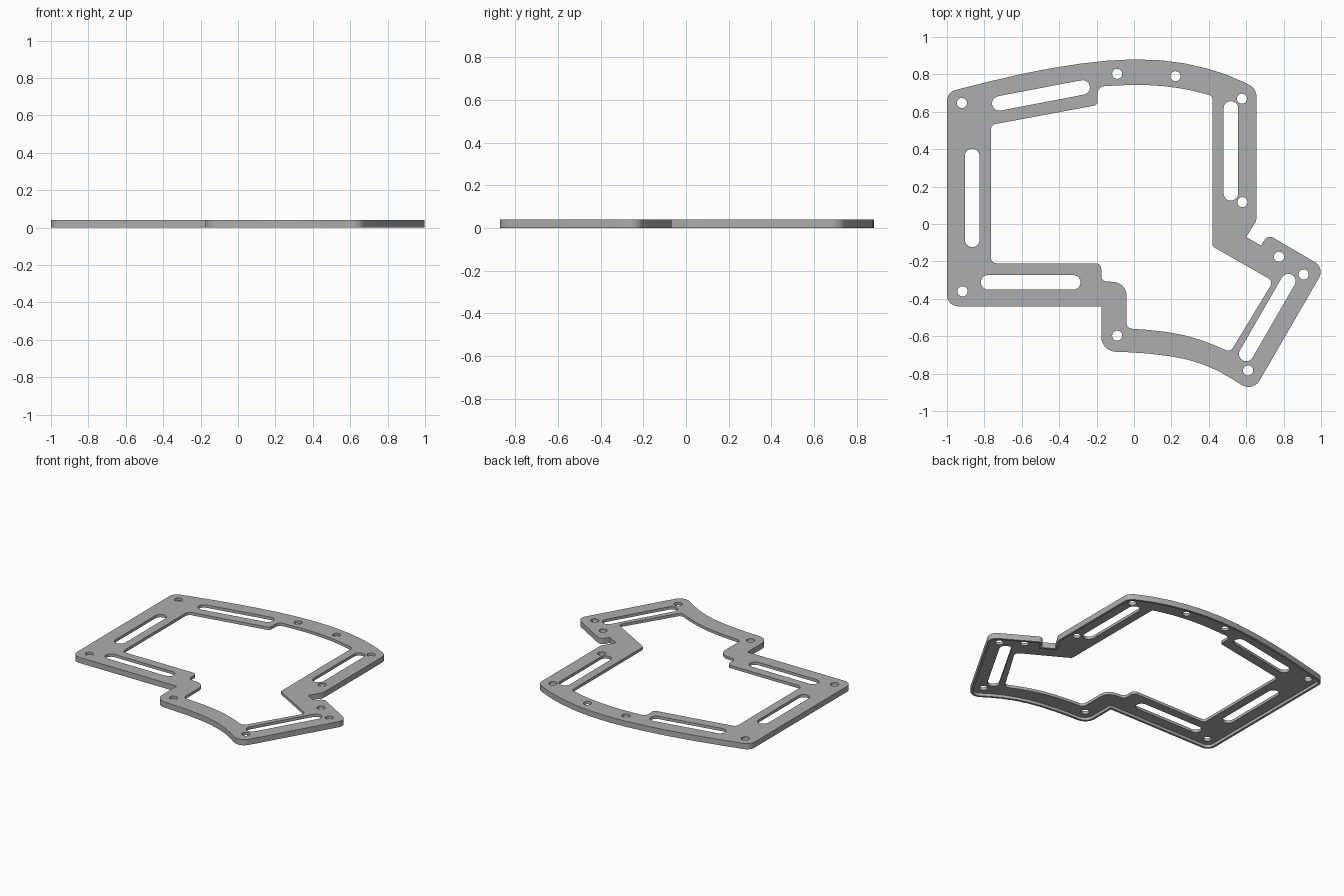
import bpy, bmesh, math
from mathutils import Vector

TOP, FLOOR, LIP = 0.04, 0.02, 0.016   # plate top, underside of web, lip width
SMOOTH = 9                            # oversize radius: blends neighbouring edges into one curve

cube = bpy.data.objects.get("Cube")
if cube:
    bpy.data.objects.remove(cube, do_unlink=True)

grey = bpy.data.materials.new("plain grey")
grey.use_nodes = True
colour = (0.42, 0.42, 0.42, 1)
grey.diffuse_color = colour
grey.node_tree.nodes["Principled BSDF"].inputs["Base Color"].default_value = colour


def rounded(corners):
    """Closed outline whose corners (x, y, radius) are filleted."""
    out = []
    count = len(corners)
    for i, (x, y, radius) in enumerate(corners):
        p = Vector((x, y))
        to_prev = Vector(corners[i - 1][:2]) - p
        to_next = Vector(corners[(i + 1) % count][:2]) - p
        turn = math.pi - to_prev.angle(to_next)
        if radius == 0 or turn < 0.01:
            out.append(p)
            continue
        reach = min(radius * math.tan(turn / 2), to_prev.length / 2, to_next.length / 2)
        r = reach / math.tan(turn / 2)
        u, v = to_prev.normalized(), to_next.normalized()
        centre = p + (u + v).normalized() * (r / math.cos(turn / 2))
        start = p + u * reach - centre
        sign = 1 if u.x * v.y - u.y * v.x < 0 else -1
        steps = max(2, math.ceil(turn / math.radians(10)))
        for k in range(steps + 1):
            a = sign * turn * k / steps
            c, s = math.cos(a), math.sin(a)
            out.append(centre + Vector((start.x * c - start.y * s, start.x * s + start.y * c)))
    clean = [p for i, p in enumerate(out) if (p - out[i - 1]).length > 1e-4]
    return clean


def inset(points, width):
    """Offset a counter-clockwise outline inward with mitred corners."""
    out = []
    for i, p in enumerate(points):
        a = (p - points[i - 1]).normalized()
        b = (points[(i + 1) % len(points)] - p).normalized()
        na, nb = Vector((-a.y, a.x)), Vector((-b.y, b.x))
        out.append(p + (na + nb) * (width / (1 + na.dot(nb))))
    return out


def slot(a, b, r, steps=10):
    """Stadium outline between two centres; equal centres give a circle."""
    a, b = Vector(a), Vector(b)
    d = b - a
    base = math.atan2(d.y, d.x)
    out = []
    for centre, turn in ((b, -math.pi / 2), (a, math.pi / 2)):
        for k in range(steps + (a != b)):
            t = base + turn + math.pi * k / steps
            out.append(centre + Vector((math.cos(t), math.sin(t))) * r)
    return out


def plate(name, loops, low, high):
    """Fill nested outlines and give them thickness."""
    curve = bpy.data.curves.new(name, "CURVE")
    curve.dimensions = "2D"
    curve.fill_mode = "BOTH"
    curve.extrude = (high - low) / 2
    for loop in loops:
        spline = curve.splines.new("POLY")
        spline.points.add(len(loop) - 1)
        for point, p in zip(spline.points, loop):
            point.co = (p.x, p.y, 0, 1)
        spline.use_cyclic_u = True
    temp = bpy.data.objects.new(name + " helper", curve)
    bpy.context.collection.objects.link(temp)
    mesh = bpy.data.meshes.new_from_object(
        temp.evaluated_get(bpy.context.evaluated_depsgraph_get()))
    bpy.data.objects.remove(temp, do_unlink=True)
    bm = bmesh.new()
    bm.from_mesh(mesh)
    bmesh.ops.remove_doubles(bm, verts=bm.verts, dist=1e-5)
    bmesh.ops.translate(bm, verts=bm.verts, vec=(0, 0, (low + high) / 2))
    bmesh.ops.recalc_face_normals(bm, faces=bm.faces)
    bm.to_mesh(mesh)
    bm.free()
    mesh.materials.clear()
    mesh.materials.append(grey)
    obj = bpy.data.objects.new(name, mesh)
    bpy.context.collection.objects.link(obj)
    bpy.ops.object.select_all(action="DESELECT")
    obj.select_set(True)
    bpy.context.view_layer.objects.active = obj
    bpy.ops.object.shade_smooth_by_angle(angle=math.radians(30))


# Outer edge, counter-clockwise from the front right corner
outer = rounded([
    (-1, -0.44, 0.06), (-0.175, -0.44, 0), (-0.175, -0.68, 0.08),
    (0.08, -0.69, SMOOTH), (0.29, -0.722, SMOOTH), (0.45, -0.78, SMOOTH),
    (0.635, -0.9, 0.07), (1.02, -0.235, 0.06), (0.715, -0.056, 0.045),
    (0.68, -0.115, 0), (0.6, -0.07, 0), (0.655, 0.02, 0.05),
    (0.655, 0.725, 0.07), (0.5, 0.8, SMOOTH), (0.27, 0.865, SMOOTH),
    (0, 0.886, SMOOTH), (-0.29, 0.86, SMOOTH), (-0.6, 0.805, SMOOTH),
    (-1, 0.705, 0.06)])

# Large central opening
opening = rounded([
    (-0.765, -0.21, 0.03), (-0.175, -0.21, 0.03), (-0.175, -0.305, 0.03),
    (-0.04, -0.315, 0.12), (-0.04, -0.558, 0.03),
    (0.17, -0.573, SMOOTH), (0.35, -0.613, SMOOTH), (0.515, -0.685, 0.03),
    (0.745, -0.306, 0.03), (0.42, -0.12, 0.02), (0.42, 0.685, 0.025),
    (0.3, 0.717, SMOOTH), (0.15, 0.74, SMOOTH), (0, 0.745, SMOOTH),
    (-0.195, 0.735, 0.04), (-0.195, 0.636, 0.02), (-0.765, 0.53, 0.03)])

# Long slots along each side
slots = [slot(a, b, 0.039) for a, b in (
    ((-0.865, -0.085), (-0.865, 0.364)),
    ((-0.78, -0.312), (-0.325, -0.312)),
    ((-0.72, 0.645), (-0.275, 0.73)),
    ((0.518, 0.164), (0.518, 0.618)),
    ((0.6, -0.695), (0.825, -0.305)))]

# Screw holes
holes = [slot(c, c, 0.027) for c in (
    (-0.92, 0.647), (-0.09, 0.803), (0.222, 0.79), (0.577, 0.67), (0.58, 0.117),
    (0.775, -0.175), (0.907, -0.27), (0.61, -0.783), (-0.09, -0.597), (-0.917, -0.36))]

plate("mounting_plate", [outer, opening] + slots + holes, FLOOR, TOP)
# Lip hanging below the outer edge
plate("edge_lip", [outer, inset(outer, LIP)], 0, FLOOR)
